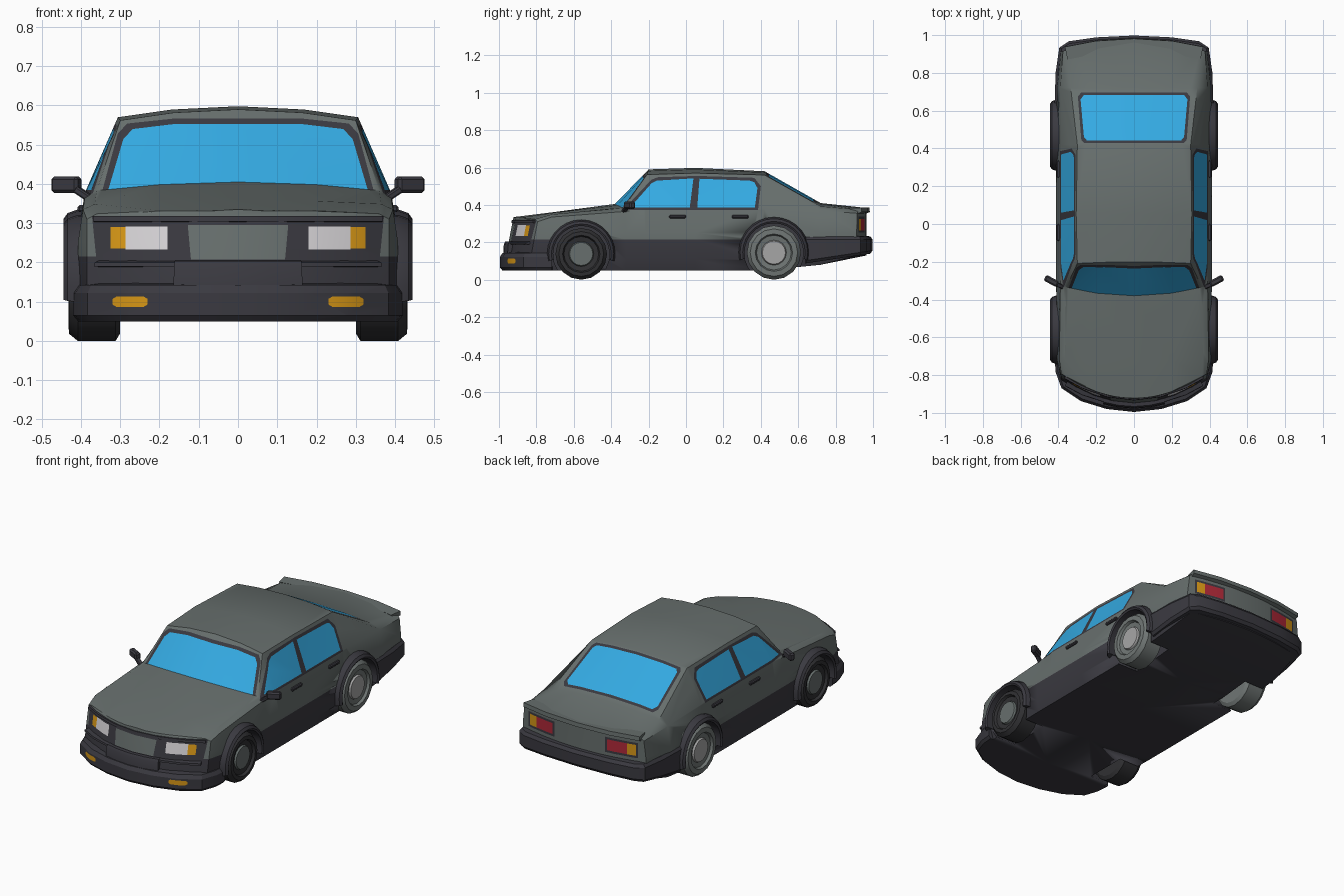
import bpy, bmesh, math
from mathutils import Vector, Matrix

if "Cube" in bpy.data.objects:
    bpy.data.objects.remove(bpy.data.objects["Cube"])


def mat(name, r, g, b):
    m = bpy.data.materials.new(name)
    m.diffuse_color = (r, g, b, 1)
    m.use_nodes = True
    m.node_tree.nodes["Principled BSDF"].inputs["Base Color"].default_value = m.diffuse_color
    return m


TRIM = mat("dark trim", .042, .041, .051)
PAINT = mat("grey paint", .135, .158, .153)
GLASS = mat("blue glass", .034, .40, .76)
WHITE = mat("lamp white", .68, .66, .68)
AMBER = mat("amber", .68, .31, .008)
RED = mat("lamp red", .43, .022, .04)
TYRE = mat("tyre black", .03, .03, .033)
WHEEL = mat("wheel grey", .16, .18, .175)
HUB = mat("hub grey", .38, .38, .38)


def finish(name, bm, mats, angle=30):
    me = bpy.data.meshes.new(name)
    bm.to_mesh(me)
    bm.free()
    ob = bpy.data.objects.new(name, me)
    bpy.context.collection.objects.link(ob)
    for m in mats:
        me.materials.append(m)
    bpy.ops.object.select_all(action='DESELECT')
    ob.select_set(True)
    bpy.context.view_layer.objects.active = ob
    bpy.ops.object.shade_smooth_by_angle(angle=math.radians(angle))
    return ob


def loft(rows, ring=True, loop=False, caps=False):
    """Skin between rows of points; ring closes each row, loop closes the path."""
    bm = bmesh.new()
    vs = [[bm.verts.new(p) for p in r] for r in rows]
    n, m = len(rows), len(rows[0])
    for i in range(n if loop else n - 1):
        for j in range(m if ring else m - 1):
            a, b = vs[i], vs[(i + 1) % n]
            bm.faces.new((a[j], a[(j + 1) % m], b[(j + 1) % m], b[j]))
    if caps:
        bm.faces.new(vs[0])
        bm.faces.new(vs[-1])
    bmesh.ops.remove_doubles(bm, verts=bm.verts[:], dist=1e-5)
    bmesh.ops.dissolve_degenerate(bm, edges=bm.edges[:], dist=1e-5)
    bmesh.ops.recalc_face_normals(bm, faces=bm.faces[:])
    return bm


def paint(bm, outline, axis, sign, index):
    """Cut a convex outline into the faces looking along an axis and colour the inside."""
    u, v = [k for k in range(3) if k != axis]
    pts = [Vector(p) for p in outline]
    mid = sum(pts, Vector((0, 0))) / len(pts)
    lo = [min(p[k] for p in pts) for k in (0, 1)]
    hi = [max(p[k] for p in pts) for k in (0, 1)]

    def touched():
        bm.normal_update()
        return [f for f in bm.faces if f.normal[axis] * sign > .25
                and all(min(w.co[c] for w in f.verts) < hi[k] and max(w.co[c] for w in f.verts) > lo[k]
                        for k, c in ((0, u), (1, v)))]
    planes = []
    for p, q in zip(pts, pts[1:] + pts[:1]):
        n = Vector((p.y - q.y, q.x - p.x)).normalized()
        planes.append((p, n if n.dot(mid - p) > 0 else -n))
    for p, n in planes:
        fs = touched()
        co, no = Vector((0, 0, 0)), Vector((0, 0, 0))
        co[u], co[v], no[u], no[v] = p.x, p.y, n.x, n.y
        geom = list({e for f in fs for e in f.edges}) + list({w for f in fs for w in f.verts}) + fs
        bmesh.ops.bisect_plane(bm, geom=geom, dist=1e-5, plane_co=co, plane_no=no)
    for f in touched():
        c = f.calc_center_median()
        if all((Vector((c[u], c[v])) - p).dot(n) > 0 for p, n in planes):
            f.material_index = index


def paint_pair(bm, outline, sign, index):
    for s in (1, -1):
        paint(bm, [(s * x, z) for x, z in outline], 1, sign, index)


def rect(x0, x1, z0, z1):
    return [(x0, z0), (x1, z0), (x1, z1), (x0, z1)]


# Body sections: y, bow, rake, bottom z, bottom half, side half, shoulder, upper edge, crown z
stations = [
    (-.965, .90, .20, .05, .36, .385, (.385, .31), (.36, .324), .335),
    (-.72, 0, 0, .05, .39, .408, (.395, .335), (.365, .349), .360),
    (-.38, .35, 0, .05, .395, .412, (.390, .365), (.36, .383), .405),
    (-.20, -.1, 0, .05, .395, .412, (.390, .375), (.30, .562), .590),
    (.05, 0, 0, .05, .395, .412, (.390, .378), (.306, .570), .598),
    (.42, 0, 0, .05, .395, .412, (.390, .378), (.30, .560), .580),
    (.72, 0, 0, .08, .39, .408, (.390, .370), (.335, .392), .410),
    (.965, -.35, 0, .13, .365, .388, (.376, .355), (.35, .375), .384),
]


def section(y, bow, rake, zb, wb, ws, sh, re, zc, s=1):
    half = [(0, zb), (wb, zb), (ws, zb + .06), (ws, .25), sh, re,
            (re[0] * .55, re[1] + (zc - re[1]) * .7), (0, zc)]
    full = half + [(-x, z) for x, z in half[-2:0:-1]]
    return [(x * s, y + bow * (x * s) ** 2 + rake * max(0, z - .12), z) for x, z in full]


shrink = (0, .3, .55, .8)
rows = [section(*stations[0], s=s) for s in shrink]
rows += [section(*st) for st in stations]
rows += [section(*stations[-1], s=s) for s in reversed(shrink)]
bm = loft(rows)

# Two-tone split
bmesh.ops.bisect_plane(bm, geom=bm.verts[:] + bm.edges[:] + bm.faces[:],
                       plane_co=(0, 0, .215), plane_no=(0, 0, 1))
for f in bm.faces:
    f.material_index = 1 if f.calc_center_median().z > .215 else 0

# Front panel, grille plate and headlamps
paint(bm, [(-.36, .2), (.36, .2), (.372, .318), (-.372, .318)], 1, -1, 0)
paint(bm, [(-.12, .208), (.12, .208), (.128, .295), (-.128, .295)], 1, -1, 1)
paint_pair(bm, rect(.18, .287, .233, .292), -1, 3)
paint_pair(bm, rect(.287, .325, .235, .29), -1, 4)
# Tail lamps
paint_pair(bm, rect(.16, .345, .252, .338), 1, 0)
paint_pair(bm, rect(.172, .285, .264, .326), 1, 5)
paint_pair(bm, rect(.285, .333, .264, .326), 1, 4)
# Windscreen and rear window, each with a dark surround
for index, g in ((0, .014), (2, 0)):
    paint(bm, [(s * x, z) for s, side in ((1, 1), (-1, -1)) for x, z in
               [(.338 + g, .36), (.292 + g, .515 + g), (.268 + g, .54 + g), (.16, .553 + g)][::side]],
          1, -1, index)
    paint(bm, [(s * x, y) for s, side in ((1, 1), (-1, -1)) for x, y in
               [(.25 + g, .443 - g), (.265 + g, .46 - g), (.283 + g, .66 + g), (.265 + g, .683 + g)][::side]],
          2, 1, index)
# Side windows
for s in (1, -1):
    paint(bm, [(-.335, .374), (-.185, .535), (-.15, .548), (.06, .555), (.365, .545),
               (.40, .50), (.385, .374)], 0, s, 0)
    paint(bm, [(-.30, .385), (-.185, .515), (-.155, .53), (.04, .542), (.02, .385)], 0, s, 2)
    paint(bm, [(.06, .385), (.072, .54), (.34, .53), (.365, .522), (.382, .49), (.368, .385)], 0, s, 2)
body = finish("body", bm, [TRIM, PAINT, GLASS, WHITE, AMBER, RED])


def spin(prof, y, z, a0, a1, n):
    """Rows of an (x, radius) profile turned about the axle."""
    return [[(x, y + r * math.cos(a), z + r * math.sin(a)) for x, r in prof]
            for a in (math.radians(a0 + (a1 - a0) * i / n) for i in range(n + 1))]


def flip(rows, s):
    return [[(x * s, y, z) for x, y, z in r] for r in rows]


# Wheels, arches and wheel wells
axles = [("front", -.56, .138, TYRE, PAINT), ("rear", .47, .145, WHEEL, HUB)]
for end, y, r, tyre, hub in axles:
    for s, side in ((1, "right"), (-1, "left")):
        well = loft(flip(spin([(.27, 0), (.27, r + .014), (.55, r + .014), (.55, 0)], y, r, 0, 360, 24)[:-1], s),
                    ring=False, loop=True)
        cutter = finish("well_cutter", well, [TRIM])
        cutter.hide_render = True
        mod = body.modifiers.new("well", 'BOOLEAN')
        mod.operation = 'DIFFERENCE'
        mod.object = cutter
        bpy.context.view_layer.objects.active = body
        bpy.ops.object.modifier_apply(modifier=mod.name)
        bpy.data.objects.remove(cutter)

        arch = [(.36, r + .012), (.438, r + .012), (.444, r + .022), (.434, r + .036), (.408, r + .045), (.36, r + .045)]
        finish(f"{end}_arch_{side}", loft(flip(spin(arch, y, r, -12, 192, 16), s), caps=True), [TRIM])

        prof = [(.30, 0), (.30, r - .02), (.312, r), (.408, r), (.43, r - .018), (.432, .1),
                (.418, .093), (.414, .067), (.424, .062), (.424, 0)]
        bm = loft(flip(spin(prof, y, r, -90, 270, 16)[:-1], s), ring=False, loop=True)
        for f in bm.faces:
            c = f.calc_center_median()
            if abs(c.x) > .4 and math.hypot(c.y - y, c.z - r) < .068:
                f.material_index = 1
        finish(f"{end}_wheel_{side}", bm, [tyre, hub])


def wrap(path, prof):
    """Sweep an (outward, z) profile along a half path mirrored across the middle."""
    pts = [Vector(p) for p in path] + [Vector((-x, y)) for x, y in path[-2::-1]]
    rows = []
    for i, p in enumerate(pts):
        t = (pts[min(i + 1, len(pts) - 1)] - pts[max(i - 1, 0)]).normalized()
        n = Vector((t.y, -t.x))
        if n.dot(p) < 0:
            n = -n
        rows.append([(p.x + n.x * d, p.y + n.y * d, z) for d, z in prof])
    return loft(rows, caps=True)


# Front bumper with indicators
bm = wrap([(.395, -.715), (.39, -.78), (.365, -.853), (.27, -.915), (.14, -.955), (0, -.97)],
          [(-.04, .05), (.012, .05), (.025, .065), (.025, .122), (.012, .142), (-.04, .15)])
paint_pair(bm, [(.23, .093), (.24, .087), (.31, .087), (.32, .093), (.32, .107),
                (.31, .113), (.24, .113), (.23, .107)], -1, 1)
finish("front_bumper", bm, [TRIM, AMBER])

# Centre block and lamp ledge above the bumper
finish("grille_block", wrap([(.16, -.935), (.08, -.952), (0, -.958)],
       [(-.03, .13), (.02, .13), (.016, .19), (.008, .204), (-.03, .206)]), [TRIM])
finish("lamp_ledge", wrap([(.36, -.845), (.27, -.893), (.14, -.935), (0, -.952)],
       [(-.03, .188), (.014, .19), (.012, .2), (-.03, .208)]), [TRIM])
# Hood lip
finish("hood_lip", wrap([(.365, -.81), (.27, -.862), (.14, -.907), (0, -.924)],
       [(-.03, .302), (.01, .304), (.008, .318), (-.03, .32)]), [TRIM])

# Rear bumper, rising toward the tail
bm = wrap([(.395, .64), (.39, .80), (.372, .925), (.34, .943), (.2, .963), (0, .973)],
          [(-.04, .14), (.012, .14), (.025, .155), (.025, .215), (.012, .232), (-.04, .236)])
for v in bm.verts:
    if v.co.z < .19:
        v.co.z -= (.99 - v.co.y) * .15
finish("rear_bumper", bm, [TRIM])

# Tail lip
finish("tail_lip", wrap([(.362, .92), (.2, .951), (0, .963)],
       [(-.05, .383), (.018, .385), (.02, .362), (-.02, .345)]), [PAINT])


def box_pair(name, c, size, rot, m, bevel):
    bm = bmesh.new()
    mtx = Matrix.Translation(c) @ Matrix.Rotation(rot[1], 4, 'Z') @ Matrix.Rotation(rot[0], 4, 'Y')
    bmesh.ops.create_cube(bm, size=1, matrix=mtx @ Matrix.Diagonal((*size, 1)))
    bmesh.ops.bevel(bm, geom=bm.edges[:], offset=bevel, segments=1, affect='EDGES')
    finish(name, bm, [m]).modifiers.new("mirror", 'MIRROR')


# Door mirrors and handles
box_pair("mirror", (.437, -.302, .398), (.078, .034, .042), (0, .5), TRIM, .008)
box_pair("mirror_arm", (.392, -.327, .373), (.056, .024, .018), (-.55, .4), TRIM, .004)
box_pair("front_handle", (.398, -.045, .337), (.022, .09, .018), (0, 0), TRIM, .005)
box_pair("rear_handle", (.398, .29, .337), (.022, .09, .018), (0, 0), TRIM, .005)
